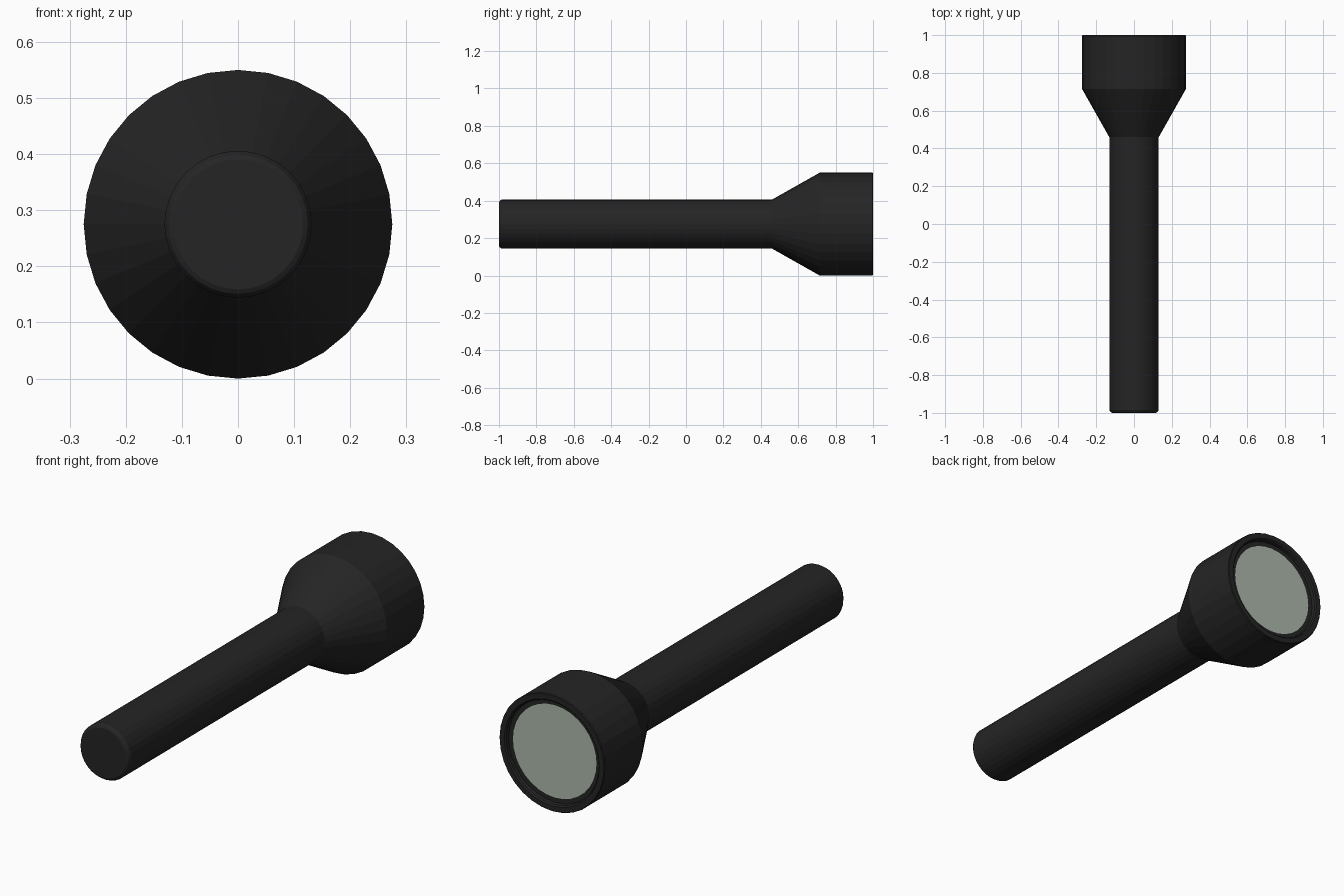
import bpy, bmesh, math

if "Cube" in bpy.data.objects:
    bpy.data.objects.remove(bpy.data.objects["Cube"])

SIDES = 32
AXIS_Z = 0.275


def material(name, colour):
    m = bpy.data.materials.new(name)
    m.diffuse_color = (*colour, 1.0)
    m.use_nodes = True
    m.node_tree.nodes["Principled BSDF"].inputs["Base Color"].default_value = m.diffuse_color
    return m


def lathe(name, profile, mat):
    """Spin a (y, radius) profile around the torch axis; radius 0 closes to a point."""
    bm = bmesh.new()
    rings = []
    for y, r in profile:
        if r == 0:
            rings.append([bm.verts.new((0, y, AXIS_Z))] * SIDES)
            continue
        angles = [2 * math.pi * i / SIDES for i in range(SIDES)]
        rings.append([bm.verts.new((r * math.cos(a), y, AXIS_Z + r * math.sin(a)))
                      for a in angles])
    for a, b in zip(rings, rings[1:]):
        for i in range(SIDES):
            j = (i + 1) % SIDES
            corners = list(dict.fromkeys((a[i], b[i], b[j], a[j])))
            bm.faces.new(corners)
    # profiles run from back to front, so this winding faces outwards
    bm.normal_update()
    mesh = bpy.data.meshes.new(name)
    bm.to_mesh(mesh)
    bm.free()
    mesh.materials.append(mat)
    obj = bpy.data.objects.new(name, mesh)
    bpy.context.collection.objects.link(obj)
    return obj


black = material("matte black", (0.018, 0.018, 0.018))
glass = material("pale grey green glass", (0.42, 0.48, 0.41))

# Handle with a softened butt end
lathe("handle", [(-1, 0), (-1, 0.116), (-0.996, 0.124), (-0.985, 0.131),
                 (0.46, 0.131)], black)

# Flared head with a rim and a recess for the lens
lathe("head", [(0.46, 0.131), (0.715, 0.275), (0.996, 0.275), (1.0, 0.272),
               (1.0, 0.248), (0.994, 0.242), (0.978, 0.240),
               (0.978, 0.218)], black)

# Lens disc
lathe("lens", [(0.978, 0.218), (0.978, 0)], glass)
